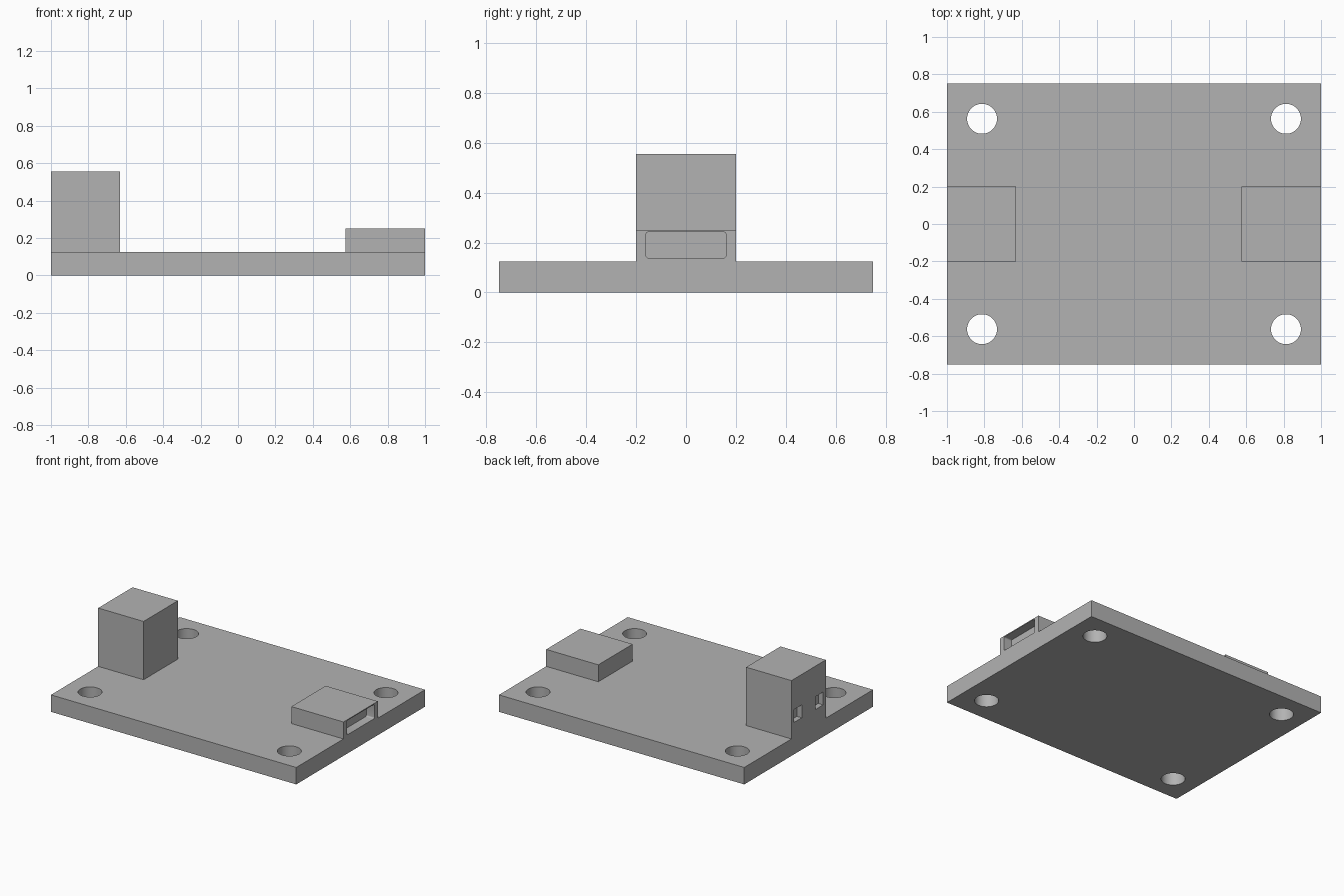
import bpy
import bmesh
import math
from mathutils import Matrix, Vector

default = bpy.data.objects.get("Cube")
if default:
    bpy.data.objects.remove(default, do_unlink=True)

# Single grey material
grey = bpy.data.materials.new("plain grey")
grey.use_nodes = True
color = (0.45, 0.45, 0.45, 1)
grey.diffuse_color = color
grey.node_tree.nodes["Principled BSDF"].inputs["Base Color"].default_value = color


def finish(name, bm):
    mesh = bpy.data.meshes.new(name)
    bm.to_mesh(mesh)
    bm.free()
    mesh.materials.append(grey)
    obj = bpy.data.objects.new(name, mesh)
    bpy.context.collection.objects.link(obj)
    return obj


def box(name, low, high, round_x=0):
    """Box between two corners; round_x rounds the edges running along x."""
    low, high = Vector(low), Vector(high)
    bm = bmesh.new()
    bmesh.ops.create_cube(bm, size=1, matrix=Matrix.Translation((low + high) / 2)
                          @ Matrix.Diagonal((high - low).to_4d()))
    if round_x:
        edges = [e for e in bm.edges
                 if abs(e.verts[0].co.x - e.verts[1].co.x) > 0.001]
        bmesh.ops.bevel(bm, geom=edges, offset=round_x, segments=4,
                        profile=0.5, affect='EDGES')
    return finish(name, bm)


def cylinder(name, x, y, radius, height):
    bm = bmesh.new()
    bmesh.ops.create_cone(bm, cap_ends=True, segments=48, radius1=radius,
                          radius2=radius, depth=height,
                          matrix=Matrix.Translation((x, y, 0)))
    return finish(name, bm)


def cut(obj, cutters):
    """Subtract each cutter, apply, and remove the cutter."""
    bpy.ops.object.select_all(action='DESELECT')
    bpy.context.view_layer.objects.active = obj
    obj.select_set(True)
    for cutter in cutters:
        cutter.hide_render = True
        mod = obj.modifiers.new("cut", 'BOOLEAN')
        mod.operation = 'DIFFERENCE'
        mod.solver = 'EXACT'
        mod.object = cutter
        bpy.ops.object.modifier_apply(modifier=mod.name)
        bpy.data.objects.remove(cutter, do_unlink=True)
    bpy.ops.object.shade_smooth_by_angle(angle=math.radians(30))


# Board with four mounting holes
top = 0.125
board = box("board", (-1, -0.75, 0), (1, 0.75, top))
cut(board, [cylinder("hole_cutter", sx * 0.8125, sy * 0.5625, 0.08, 1)
            for sx in (-1, 1) for sy in (-1, 1)])

# Tall socket block with two small square recesses in its outer side
tall_block = box("tall_socket", (-1, -0.2, top), (-0.63, 0.2, 0.555))
cut(tall_block, [box("recess_cutter", (-1.1, s * 0.125 - 0.045, 0.235),
                     (-0.96, s * 0.125 + 0.045, 0.33)) for s in (-1, 1)])

# Low port block with a shallow slot opening outward
low_block = box("low_port", (0.575, -0.2, top), (1, 0.2, 0.25))
cut(low_block, [box("slot_cutter", (0.935, -0.16, 0.138), (1.1, 0.16, 0.243),
                    round_x=0.01)])
